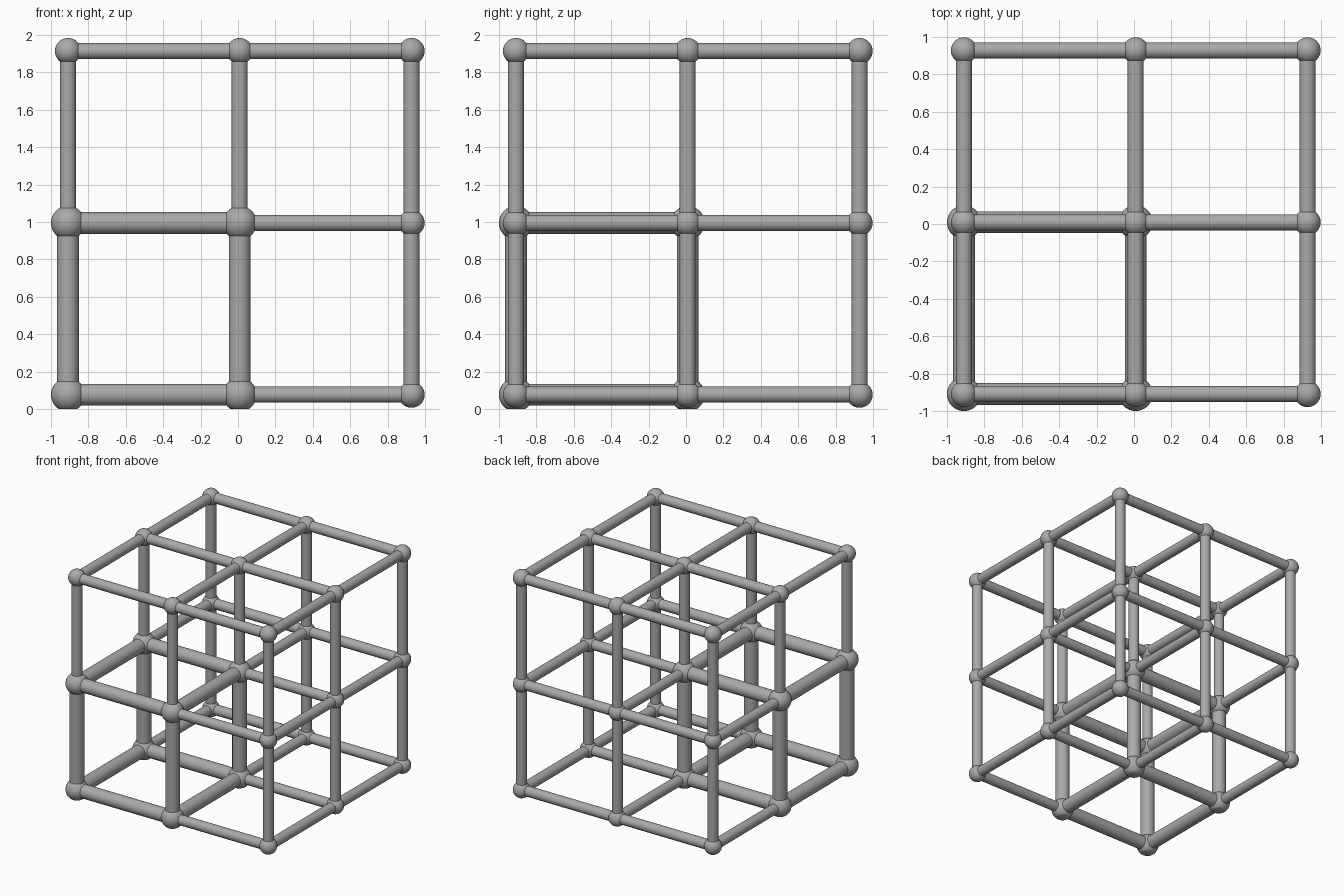
import bpy, bmesh, math
from mathutils import Vector, Matrix
from itertools import product

if "Cube" in bpy.data.objects:
    bpy.data.objects.remove(bpy.data.objects["Cube"])

# Single grey material
grey = bpy.data.materials.new("plain_grey")
grey.use_nodes = True
colour = (0.4, 0.4, 0.4, 1)
grey.diffuse_color = colour
grey.node_tree.nodes["Principled BSDF"].inputs["Base Color"].default_value = colour

# Lattice positions and radii
PLAN = (-0.909, 0.009, 0.928)
HEIGHT = (0.077, 0.995, 1.914)
THIN_ROD, THICK_ROD = 0.043, 0.058
THIN_BALL, THICK_BALL = 0.070, 0.091


def position(node):
    return Vector((PLAN[node[0]], PLAN[node[1]], HEIGHT[node[2]]))


def is_thick(*nodes):
    """The heavier cell lies at the low end of every axis."""
    return all(max(n) < 2 for n in nodes)


def finish(name, bm):
    mesh = bpy.data.meshes.new(name)
    bm.to_mesh(mesh)
    bm.free()
    mesh.materials.append(grey)
    obj = bpy.data.objects.new(name, mesh)
    bpy.context.collection.objects.link(obj)
    bpy.ops.object.select_all(action='DESELECT')
    obj.select_set(True)
    bpy.context.view_layer.objects.active = obj
    bpy.ops.object.shade_smooth_by_angle(angle=math.radians(35))


def add_ball(node):
    thick = is_thick(node)
    bm = bmesh.new()
    bmesh.ops.create_uvsphere(bm, u_segments=32, v_segments=20,
                              radius=THICK_BALL if thick else THIN_BALL,
                              matrix=Matrix.Translation(position(node)))
    # Heavy feet are cut flat on the ground
    if thick and node[2] == 0:
        cut = bmesh.ops.bisect_plane(bm, geom=bm.verts[:] + bm.edges[:] + bm.faces[:],
                                     plane_co=(0, 0, 0), plane_no=(0, 0, -1),
                                     clear_outer=True)
        rim = [e for e in cut["geom_cut"] if isinstance(e, bmesh.types.BMEdge)]
        bmesh.ops.contextual_create(bm, geom=rim)
    finish("heavy_joint" if thick else "light_joint", bm)


def add_rod(start, end):
    thick = is_thick(start, end)
    radius = THICK_ROD if thick else THIN_ROD
    a, b = position(start), position(end)
    direction = b - a
    turn = direction.to_track_quat('Z', 'Y').to_matrix().to_4x4()
    bm = bmesh.new()
    # Ends stop inside the joints
    bmesh.ops.create_cone(bm, cap_ends=True, segments=32, radius1=radius, radius2=radius,
                          depth=direction.length - 0.08,
                          matrix=Matrix.Translation((a + b) / 2) @ turn)
    finish("heavy_rod" if thick else "light_rod", bm)


# Joints at every grid point, rods to the next point along each axis
for node in product(range(3), repeat=3):
    add_ball(node)
    for axis in range(3):
        if node[axis] < 2:
            following = list(node)
            following[axis] += 1
            add_rod(node, following)
